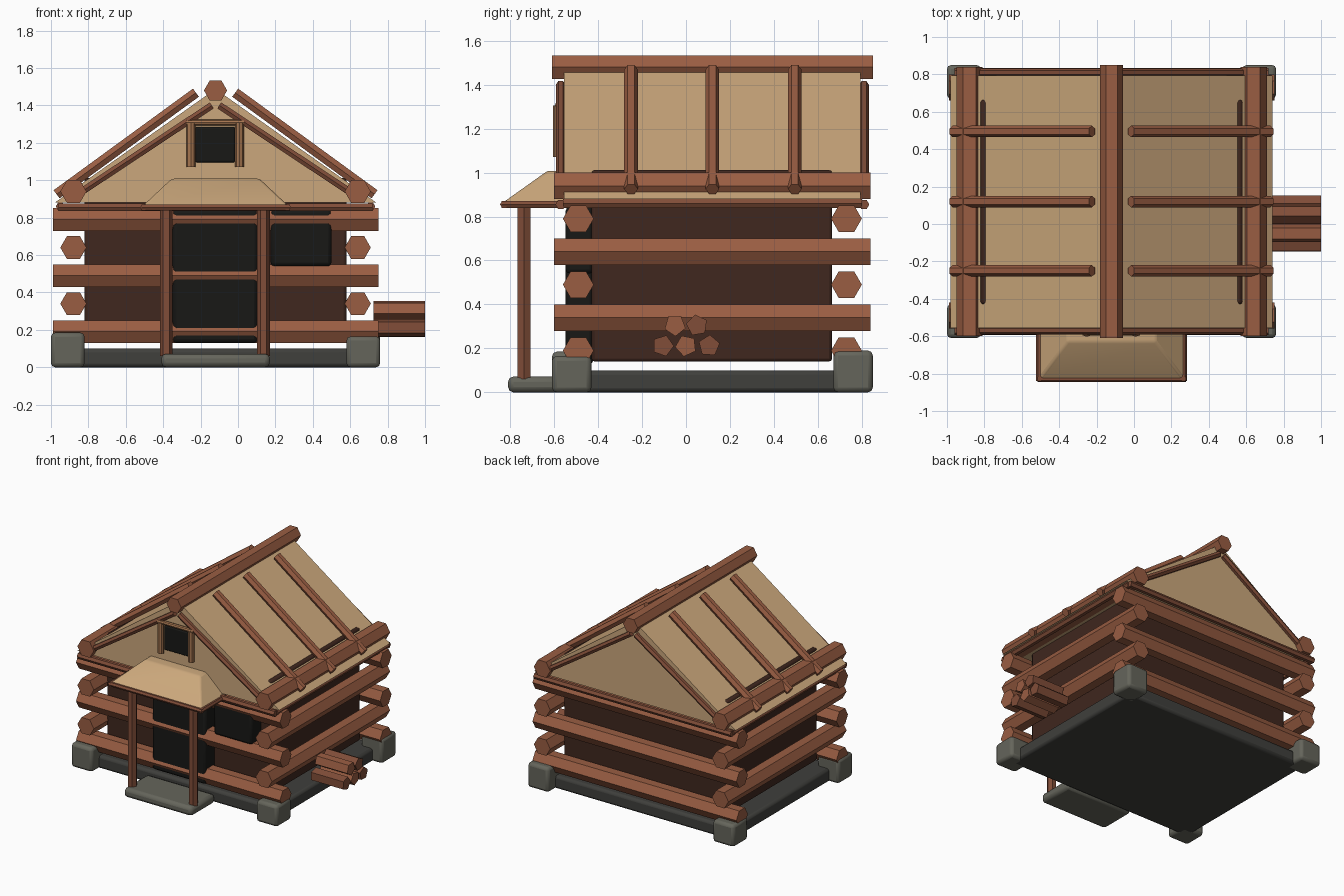
import bpy, bmesh
from math import cos, sin, pi
from mathutils import Vector

if "Cube" in bpy.data.objects:
    bpy.data.objects.remove(bpy.data.objects["Cube"])

CX, CY = -0.12, 0.12          # centre of the cabin


def material(name, r, g, b):
    m = bpy.data.materials.new(name)
    m.diffuse_color = (r, g, b, 1)
    m.use_nodes = True
    m.node_tree.nodes["Principled BSDF"].inputs["Base Color"].default_value = m.diffuse_color
    return m


LOG = material("log_wood", 0.32, 0.11, 0.055)
BEAM = material("beam_wood", 0.22, 0.075, 0.04)
FRAME = material("frame_wood", 0.38, 0.18, 0.08)
WALL = material("dark_wall", 0.05, 0.02, 0.013)
BLACK = material("black_panel", 0.009, 0.009, 0.008)
THATCH = material("thatch", 0.60, 0.39, 0.20)
STONE = material("stone", 0.13, 0.13, 0.105)
SLAB = material("slab_stone", 0.05, 0.05, 0.045)


def make(name, verts, faces, mat, bevel=0.0):
    bm = bmesh.new()
    vs = [bm.verts.new(v) for v in verts]
    for f in faces:
        bm.faces.new([vs[i] for i in f])
    bmesh.ops.recalc_face_normals(bm, faces=bm.faces)
    me = bpy.data.meshes.new(name)
    bm.to_mesh(me)
    bm.free()
    me.materials.append(mat)
    ob = bpy.data.objects.new(name, me)
    bpy.context.collection.objects.link(ob)
    if bevel:
        mod = ob.modifiers.new("bevel", 'BEVEL')
        mod.width, mod.segments = bevel, 2
        bpy.ops.object.select_all(action='DESELECT')
        ob.select_set(True)
        bpy.context.view_layer.objects.active = ob
        bpy.ops.object.shade_smooth_by_angle(angle=0.7)
    return ob


def log(name, p, q, r, n=6, mat=LOG, turn=0.0):
    """Flat-sided round timber from p to q."""
    p, q = Vector(p), Vector(q)
    d = (q - p).normalized()
    u = d.cross(Vector((0, 0, 1)))
    u = u.normalized() if u.length > 0.01 else Vector((1, 0, 0))
    v = u.cross(d)
    ring = [(u * cos(turn + 2 * pi * i / n) + v * sin(turn + 2 * pi * i / n)) * r for i in range(n)]
    faces = [(i, (i + 1) % n, n + (i + 1) % n, n + i) for i in range(n)]
    faces += [tuple(range(n)), tuple(range(n, 2 * n))]
    return make(name, [p + o for o in ring] + [q + o for o in ring], faces, mat)


def loft(name, low, high, z0, z1, mat, bevel=0.0):
    """Box or frustum between two (x0, x1, y0, y1) rectangles."""
    verts = [(x, y, z) for (a, b, c, d), z in ((low, z0), (high, z1))
             for x, y in ((a, c), (b, c), (b, d), (a, d))]
    faces = [(0, 1, 2, 3), (4, 5, 6, 7)] + [(i, (i + 1) % 4, 4 + (i + 1) % 4, 4 + i) for i in range(4)]
    return make(name, verts, faces, mat, bevel)


def box(name, x0, x1, y0, y1, z0, z1, mat, bevel=0.0):
    return loft(name, (x0, x1, y0, y1), (x0, x1, y0, y1), z0, z1, mat, bevel)


# Foundation slab, corner stones and doorstep
box("foundation_slab", CX - 0.8, CX + 0.8, -0.52, 0.76, 0, 0.10, SLAB, 0.02)
for sx, sy, h in ((-1, -1, 0.185), (1, -1, 0.165), (-1, 1, 0.17), (1, 1, 0.19)):
    x, y = CX + sx * 0.79, CY + sy * 0.64
    box("corner_stone", x - 0.09, x + 0.09, y - 0.09, y + 0.09, 0, h, STONE, 0.022)
box("doorstep", -0.41, 0.17, -0.81, -0.52, 0, 0.072, STONE, 0.025)

# Wall core, door and window panels
box("wall_core", -0.82, 0.58, -0.43, 0.665, 0.14, 1.012, WALL, 0.015)
box("door", -0.35, 0.105, -0.548, -0.42, 0.13, 0.845, BLACK, 0.02)
box("front_window", 0.175, 0.50, -0.548, -0.42, 0.54, 0.845, BLACK, 0.02)

# Stacked wall logs, alternating between front/back and the sides
for s in (-1, 1):
    for z in (0.19, 0.49, 0.79):
        y = CY + s * 0.61
        log("cross_log", (CX - 0.87, y, z), (CX + 0.87, y, z), 0.07)
    for z in (0.34, 0.64, 0.94):
        x = CX + s * 0.76
        log("eave_log" if z > 0.9 else "side_log", (x, CY - 0.72, z), (x, CY + 0.72, z), 0.07)

# Roof prism with ridge log
prof = [(CX - 0.86, 0.88), (CX + 0.86, 0.88), (CX, 1.488)]
make("roof", [(x, y, z) for y in (-0.555, 0.795) for x, z in prof],
     [(0, 1, 2), (3, 4, 5), (0, 1, 4, 3), (1, 2, 5, 4), (2, 0, 3, 5)], THATCH)
log("ridge_log", (CX, -0.61, 1.48), (CX, 0.85, 1.48), 0.062)

# Roof poles, gable rakes and the thin frame under the roof
for s in (-1, 1):
    for y in (-0.25, 0.12, 0.495):
        log("roof_pole", (CX + s * 0.105, y, 1.468), (CX + s * 0.85, y, 0.925), 0.031)
    y = CY + s * 0.69
    for t in (-1, 1):
        log("gable_rake", (CX + t * 0.02, y, 1.40), (CX + t * 0.76, y, 0.91), 0.022, mat=BEAM)
    log("gable_base_beam", (CX - 0.84, y, 0.855), (CX + 0.84, y, 0.855), 0.024, mat=BEAM)
    x = CX + s * 0.83
    log("eave_beam", (x, -0.56, 0.86), (x, 0.80, 0.86), 0.024, mat=BEAM)

# Attic window
box("attic_window", -0.23, -0.015, -0.575, -0.53, 1.095, 1.285, BLACK, 0.01)
for x in (-0.252, 0.008):
    log("attic_window_post", (x, -0.58, 1.07), (x, -0.58, 1.305), 0.024, 8, FRAME)
log("attic_window_lintel", (-0.275, -0.58, 1.308), (0.033, -0.58, 1.308), 0.016, 8, FRAME)

# Porch: hipped canopy, trim and posts
loft("porch_roof", (-0.51, 0.27, -0.835, -0.52), (-0.355, 0.115, -0.63, -0.52), 0.862, 1.008, THATCH, 0.012)
log("porch_trim_front", (-0.515, -0.828, 0.855), (0.278, -0.828, 0.855), 0.018, mat=BEAM)
for s in (-1, 1):
    x = CX + s * 0.385
    log("porch_trim_side", (x, -0.84, 0.855), (x, -0.54, 0.855), 0.018, mat=BEAM)
    x = -0.124 + s * 0.26
    log("porch_post", (x, -0.738, 0.06), (x, -0.738, 0.855), 0.034, mat=BEAM)

# Firewood stack
for i, (y, z) in enumerate(((-0.05, 0.305), (0.05, 0.305), (-0.105, 0.212), (0, 0.212), (0.105, 0.212))):
    log("firewood", (0.725, y, z), (1.0, y, z), 0.05, 5, LOG if i % 3 == 0 else BEAM, i * 0.5 + 0.9)
